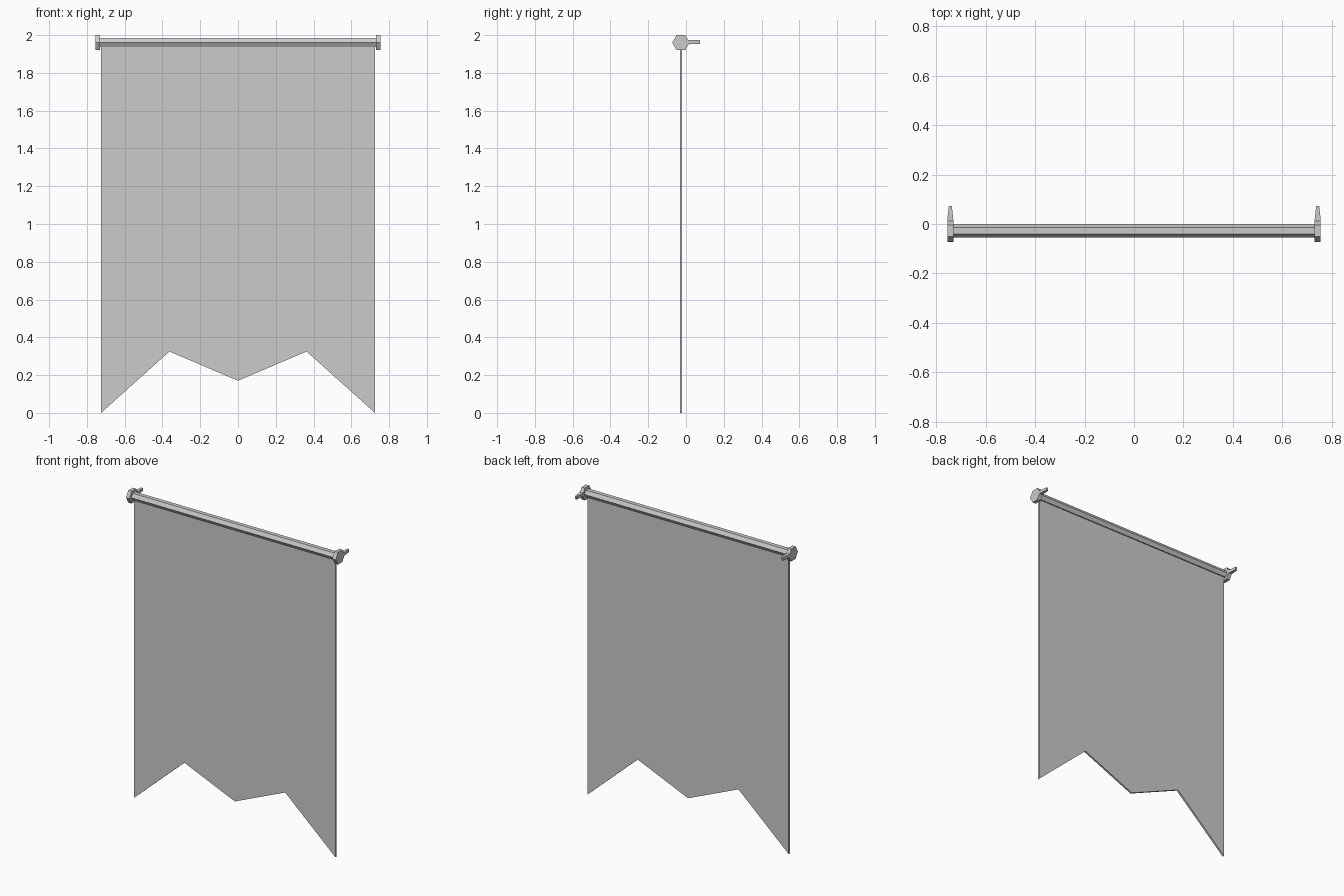
import bpy, bmesh, math
from mathutils import Matrix, Vector

cube = bpy.data.objects.get("Cube")
if cube:
    bpy.data.objects.remove(cube, do_unlink=True)

grey = bpy.data.materials.new("plain grey")
grey.use_nodes = True
colour = (0.6, 0.6, 0.6, 1)
grey.diffuse_color = colour
grey.node_tree.nodes["Principled BSDF"].inputs["Base Color"].default_value = colour

AXIS_Y, AXIS_Z = -0.027, 1.96


def finish(name, bm):
    bmesh.ops.recalc_face_normals(bm, faces=bm.faces)
    mesh = bpy.data.meshes.new(name)
    bm.to_mesh(mesh)
    bm.free()
    mesh.materials.append(grey)
    obj = bpy.data.objects.new(name, mesh)
    bpy.context.collection.objects.link(obj)
    return obj


def extrude_profile(name, points, offset):
    bm = bmesh.new()
    face = bm.faces.new([bm.verts.new(p) for p in points])
    result = bmesh.ops.extrude_face_region(bm, geom=[face])
    verts = [v for v in result["geom"] if isinstance(v, bmesh.types.BMVert)]
    bmesh.ops.translate(bm, verts=verts, vec=Vector(offset))
    return finish(name, bm)


def hex_bar(name, x0, x1, radius):
    ring = [(x0, AXIS_Y + radius * math.cos(i * math.tau / 6),
             AXIS_Z + radius * math.sin(i * math.tau / 6)) for i in range(6)]
    return extrude_profile(name, ring, (x1 - x0, 0, 0))


# Cloth with a notched lower edge
half = [(0.725, 1.945), (0.725, 0), (0.363, 0.325)]
outline = half + [(0, 0.17)] + [(-x, z) for x, z in reversed(half)]
extrude_profile("banner_cloth", [(x, AXIS_Y - 0.006, z) for x, z in outline], (0, 0.012, 0))

# Hanging rod
hex_bar("rod", -0.735, 0.735, 0.027)

# End caps and the tapered wall pegs behind them
for side, sign in (("left", 1), ("right", -1)):
    hex_bar(side + "_end_cap", sign * 0.731, sign * 0.755, 0.046)
    peg = [(-0.012, 0.0), (-0.012, 0.02), (-0.006, 0.073),
           (0.006, 0.073), (0.012, 0.02), (0.012, 0.0)]
    extrude_profile(side + "_wall_peg",
                    [(sign * 0.743 + x, y, AXIS_Z - 0.007) for x, y in peg], (0, 0, 0.02))
